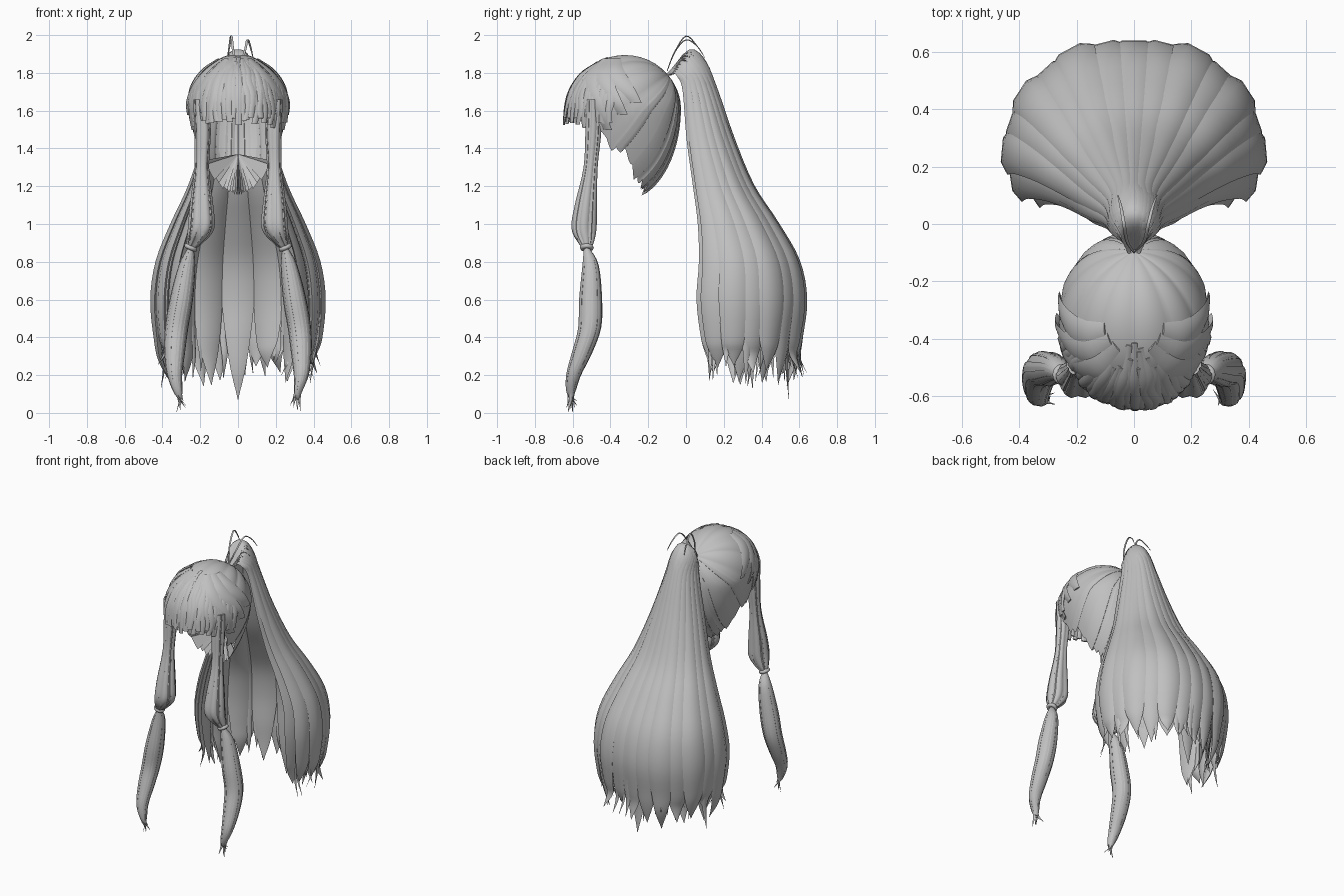
import bpy, bmesh, math, random
from math import sin, cos, pi, radians
from mathutils import Vector

random.seed(4)
cube = bpy.data.objects.get("Cube")
if cube:
    bpy.data.objects.remove(cube)

GREY = (0.53, 0.53, 0.53, 1)
hair = bpy.data.materials.new("hair_grey")
hair.use_nodes = True
hair.diffuse_color = GREY
hair.node_tree.nodes["Principled BSDF"].inputs["Base Color"].default_value = GREY
parts = []


def jit(a):
    return random.uniform(-a, a)


def finish(bm, name):
    bmesh.ops.recalc_face_normals(bm, faces=bm.faces)
    mesh = bpy.data.meshes.new(name)
    bm.to_mesh(mesh)
    bm.free()
    mesh.materials.append(hair)
    ob = bpy.data.objects.new(name, mesh)
    bpy.context.collection.objects.link(ob)
    parts.append(ob)


def lerp_table(table, x):
    for (x0, y0), (x1, y1) in zip(table, table[1:]):
        if x <= x1:
            return y0 + (y1 - y0) * (x - x0) / (x1 - x0)
    return table[-1][1]


def spline(ctrl, steps):
    """Smooth curve through 4D points: position and half width."""
    p = [Vector(c) for c in ctrl]
    p = [p[0] * 2 - p[1]] + p + [p[-1] * 2 - p[-2]]
    out = []
    for a, b, c, d in zip(p, p[1:], p[2:], p[3:]):
        for k in range(steps):
            t = k / steps
            out.append((b * 2 + (c - a) * t + (a * 2 - b * 5 + c * 4 - d) * t * t
                        + (b * 3 - a - c * 3 + d) * t ** 3) * 0.5)
    return out + [p[-2]]


def strand(bm, ctrl, side, flat=0.25, sides=6, flute=0.0, steps=4):
    """Flattened tube along a curve, wide along the side vector."""
    pts = spline(ctrl, steps)
    side = Vector(side)
    rings = []
    for i, q in enumerate(pts):
        tan = pts[min(i + 1, len(pts) - 1)].xyz - pts[max(i - 1, 0)].xyz
        n = tan.cross(side).normalized()
        w = max(q.w, 0.0015)
        ring = []
        for k in range(sides):
            a = 2 * pi * k / sides
            r = w * (1 - flute * (k % 2))
            ring.append(bm.verts.new(q.xyz + side * r * cos(a) + n * r * flat * sin(a)))
        rings.append(ring)
    for r0, r1 in zip(rings, rings[1:]):
        for k in range(sides):
            m = (k + 1) % sides
            bm.faces.new((r0[k], r0[m], r1[m], r1[k]))
    bm.faces.new(rings[0])
    bm.faces.new(rings[-1])


# Head shape: an egg, addressed by unit direction
MID = Vector((0, -0.325, 1.61))


def on_head(d, k=1.0):
    low = max(0, -d.z)
    return MID + Vector((0.262 * (1 - 0.3 * low) * d.x, 0.295 * d.y,
                         (0.285 if d.z > 0 else 0.48) * d.z)) * k


def direction(deg, z):
    s = (z - MID.z) / (0.285 if z > MID.z else 0.48)
    c = math.sqrt(max(0, 1 - s * s))
    a = radians(deg)
    return Vector((c * sin(a), -c * cos(a), s))


# Cap: hair combed from the hairline back to the tail root
HAIRLINE = [(0, 1.60), (50, 1.56), (62, 1.48), (74, 1.40), (92, 1.38), (104, 1.25),
            (130, 1.19), (180, 1.16)]
pole = direction(180, 1.79)
N, RINGS = 144, 16
bm = bmesh.new()
root = bm.verts.new(on_head(pole))
columns = []
for i in range(N):
    deg = -180 + 360 * i / N
    tip = 0.035 * abs(sin(pi * i / 4)) if abs(deg) > 70 else 0
    d = direction(deg, lerp_table(HAIRLINE, abs(deg)) + 0.025 - tip)
    col = []
    for j in range(1, RINGS + 1):
        t = j / RINGS
        ripple = 1 + 0.025 * min(1, t * 3) * (abs(sin(pi * i / 9)) - 0.5)
        col.append(bm.verts.new(on_head(pole.slerp(d, t), ripple)))
    columns.append(col)
for i in range(N):
    a, b = columns[i], columns[(i + 1) % N]
    bm.faces.new((root, a[0], b[0]))
    for j in range(RINGS - 1):
        bm.faces.new((a[j], a[j + 1], b[j + 1], b[j]))
rim = [columns[i % N][-1].co.copy() for i in range(N * 3 // 4 + 2, N * 5 // 4 - 1)]
finish(bm, "scalp_cap")

# Pleated fan under the nape
bm = bmesh.new()
apex = bm.verts.new((0, -0.16, 1.37))
edge = [bm.verts.new(p) for p in rim]
for a, b in zip(edge, edge[1:]):
    bm.faces.new((apex, a, b))
finish(bm, "nape_fan")

# Fringe: layered strands over the crown, ending in tapered tips at the brow
bm = bmesh.new()
for i in range(31):
    deg = -75 + 5 * i
    front = abs(deg) < 45
    end = (1.55 if front else 1.53) + jit(0.02)
    top = 1.86 - 0.0006 * abs(deg) + jit(0.025)
    lift = (0.1 if front else 0.04) + jit(0.02)
    ctrl = []
    for k in range(6):
        t = k / 5
        p = on_head(direction(deg + jit(1.5), top + (end - top) * t), 1.0 + lift * t ** 1.6)
        ctrl.append((*p, 0.01 + 0.015 * sin(pi * min(t, 0.85))))
    a = radians(deg)
    strand(bm, ctrl, (cos(a), sin(a), 0), 0.4, steps=3)
finish(bm, "fringe")

# Broad swept strands from the crown over each temple
bm = bmesh.new()
for s in (1, -1):
    for start, end, low in ((35, 72, 1.5), (52, 88, 1.58), (70, 102, 1.64)):
        ctrl = []
        for k in range(6):
            t = k / 5
            p = on_head(direction(s * (start + (end - start) * t), 1.87 + (low - 1.87) * t), 1.015)
            ctrl.append((*p, 0.012 + 0.036 * sin(pi * (0.1 + 0.75 * t))))
        a = radians(s * (start + end) / 2)
        strand(bm, ctrl, (cos(a), sin(a), 0), 0.2)
finish(bm, "temple_strands")

# Side locks: upper bundle, band and loose lower end
UPPER = [(0.2, -0.49, 1.66, 0.035), (0.188, -0.49, 1.5, 0.043), (0.192, -0.505, 1.3, 0.038),
         (0.193, -0.53, 1.1, 0.06), (0.195, -0.54, 0.98, 0.068),
         (0.225, -0.53, 0.91, 0.045), (0.25, -0.525, 0.87, 0.022)]
LOWER = [(0.25, -0.525, 0.87, 0.016), (0.27, -0.505, 0.78, 0.044), (0.3, -0.505, 0.6, 0.062),
         (0.325, -0.51, 0.45, 0.062), (0.335, -0.55, 0.32, 0.055),
         (0.335, -0.595, 0.2, 0.04), (0.315, -0.61, 0.1, 0.02)]
for s, word in ((1, "left"), (-1, "right")):
    bm = bmesh.new()
    strand(bm, [(s * x, y, z, w) for x, y, z, w in UPPER], (1, 0, 0), 1.0, 20, 0.12)
    for k in range(6):
        a = 2 * pi * k / 6
        strand(bm, [(s * x + w * 0.85 * cos(a), y + w * 0.85 * sin(a), z, w * 0.35)
                    for x, y, z, w in UPPER], (-sin(a), cos(a), 0), 0.6)
    finish(bm, word + "_lock_upper")
    bm = bmesh.new()
    for k in range(6):
        a = 2 * pi * k / 6 + 0.4
        ctrl = [(s * x + w * 0.68 * cos(a), y + w * 0.68 * sin(a), z, w * 0.72)
                for x, y, z, w in LOWER]
        ctrl.append((s * 0.305 + jit(0.03), -0.605 + jit(0.03), 0.004 + 0.012 * k, 0))
        strand(bm, ctrl, (-sin(a), cos(a), 0), 0.4)
    finish(bm, word + "_lock_lower")
    bpy.ops.mesh.primitive_torus_add(location=(s * 0.25, -0.525, 0.875), major_radius=0.024,
                                     minor_radius=0.013, major_segments=16, minor_segments=8,
                                     rotation=(0, s * -0.4, 0))
    band = bpy.context.object
    band.name = word + "_lock_band"
    band.data.materials.append(hair)
    parts.append(band)

# Ponytail: strands in an open-fronted bell; levels are z, centre y, half width, depth, fullness
LEVELS = [(1.7, 0.035, 0.105, 0.13, 1), (1.45, 0.075, 0.165, 0.17, 1), (1.2, 0.13, 0.235, 0.21, 1),
          (1.0, 0.185, 0.315, 0.275, 1), (0.8, 0.22, 0.385, 0.345, 1), (0.6, 0.22, 0.41, 0.38, 1),
          (0.4, 0.22, 0.4, 0.365, 0.78)]


def tail_strand(bm, deg, scale, width, tip, flick, flat):
    c, s = cos(radians(deg)), sin(radians(deg))
    ctrl = [(0.015 * c, -0.095 + 0.01 * s, 1.79, 0.016),
            (0.045 * c, -0.03 + 0.05 * s, 1.825 + 0.09 * s, 0.026),
            (0.08 * c, 0.01 + 0.09 * s, 1.79 + 0.06 * s, 0.03)]
    for z, cy, rx, ry, full in LEVELS:
        k = 1 + (scale - 1) * min(1, (1.8 - z) * 1.5)
        ctrl.append((rx * k * c, cy + ry * k * s, z, rx * width * full))
    for t, r, w in ((0.5, 0.385, 0.19), (1, 0.38 + flick, 0)):
        ctrl.append((r * scale * c, 0.22 + r * 0.93 * scale * s, 0.4 + (tip - 0.4) * t, width * w))
    strand(bm, ctrl, (-s, c, 0), flat)


# Wide outer leaves, fullest towards the back corners
bm = bmesh.new()
COUNT = 15
for i in range(COUNT):
    deg = -9 + 198 * i / (COUNT - 1)
    corner = 0.07 * abs(sin(radians(2 * deg))) ** 0.5 if 0 < deg < 180 else 0
    tip = 0.2 + jit(0.06)
    tail_strand(bm, deg, 1.0 + 0.035 * (i % 2) + corner, 0.205, tip, jit(0.05), 0.36)
finish(bm, "ponytail_outer")

# Inner leaves with a long centre tip
bm = bmesh.new()
for i in range(9):
    deg = -14 + 26 * i
    tip = 0.07 if i == 4 else 0.19 + jit(0.06)
    tail_strand(bm, deg, 0.88, 0.21, tip, jit(0.03), 0.22)
finish(bm, "ponytail_inner")

# Thin loose strands between the leaves
bm = bmesh.new()
for i in range(28):
    deg = -18 + 216 * i / 27 + jit(3)
    tail_strand(bm, deg, random.choice((0.9, 0.97, 1.07)), random.uniform(0.05, 0.09),
                random.uniform(0.13, 0.3), jit(0.06), 0.4)
finish(bm, "ponytail_thin_strands")

# Fine stray hairs looping above the tail root
bm = bmesh.new()
for x, top in ((-0.035, 1.995), (0.05, 1.975)):
    strand(bm, [(0, -0.1, 1.81, 0.004), (x * 0.7, -0.06, 1.91, 0.006), (x, 0.0, top, 0.006),
                (x * 1.3, 0.06, 1.94, 0.005), (x * 1.6, 0.1, 1.88, 0.002)], (1, 0, 0), 0.6)
finish(bm, "stray_hairs")

# Smooth shading with crisp strand edges
bpy.ops.object.select_all(action="DESELECT")
for ob in parts:
    ob.select_set(True)
bpy.context.view_layer.objects.active = parts[0]
bpy.ops.object.shade_smooth_by_angle(angle=radians(50))
